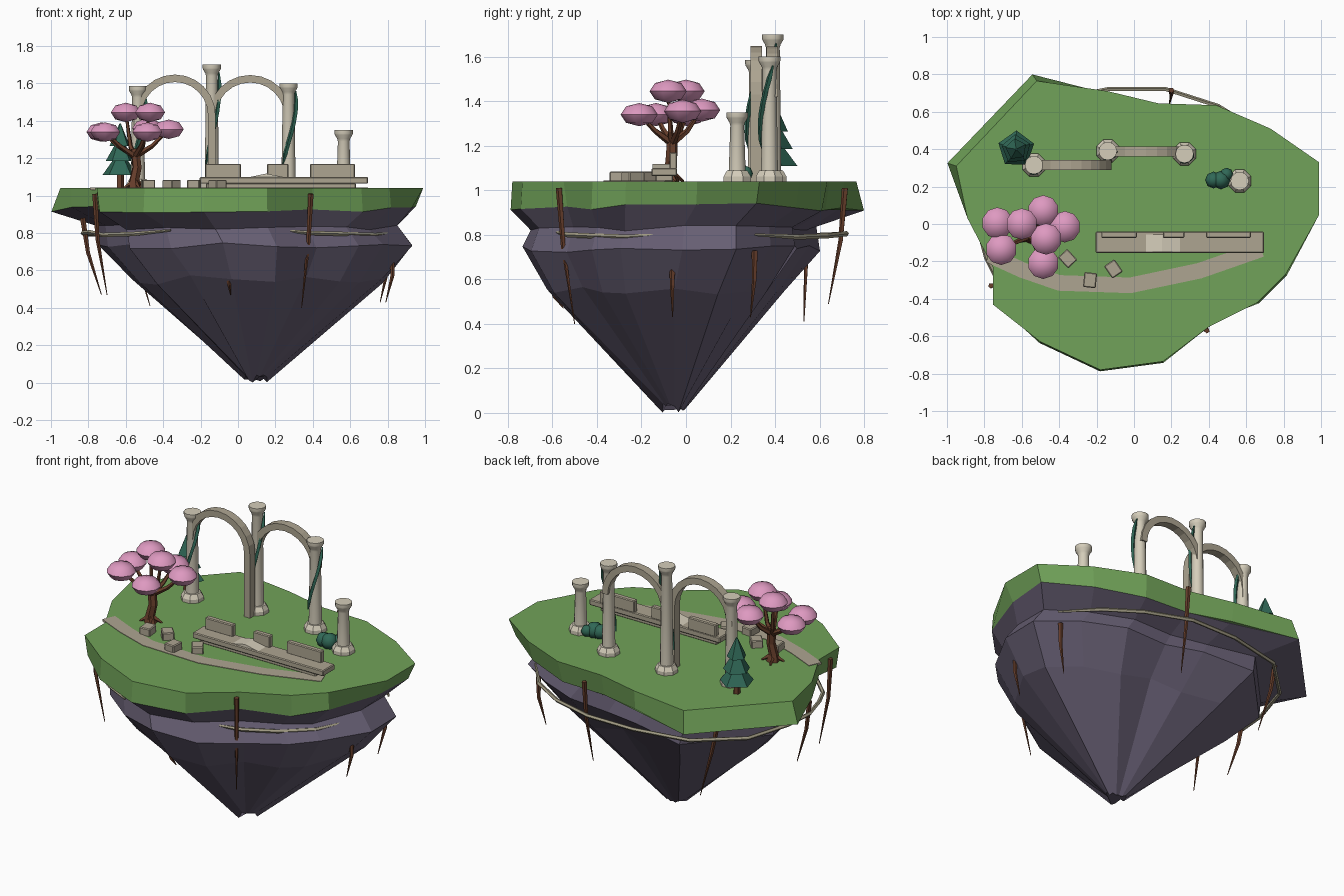
import bpy, bmesh, math, random
from mathutils import Vector, Matrix

if "Cube" in bpy.data.objects:
    bpy.data.objects.remove(bpy.data.objects["Cube"])

random.seed(4)
TOP = 1.04


def mat(name, rgb):
    m = bpy.data.materials.new(name)
    m.diffuse_color = (*rgb, 1)
    m.use_nodes = True
    m.node_tree.nodes["Principled BSDF"].inputs["Base Color"].default_value = m.diffuse_color
    return m


GRASS = mat("grass green", (0.165, 0.365, 0.10))
ROCK = mat("purple rock", (0.137, 0.115, 0.175))
LIGHT = mat("light stone", (0.66, 0.61, 0.49))
STONE = mat("worn stone", (0.42, 0.375, 0.285))
PINK = mat("blossom pink", (0.73, 0.32, 0.53))
PINE = mat("dark green", (0.03, 0.14, 0.095))
BARK = mat("bark brown", (0.14, 0.05, 0.025))
ROPE = mat("dry root tan", (0.36, 0.33, 0.23))


def finish(bm, name, m, smooth=None):
    bmesh.ops.recalc_face_normals(bm, faces=bm.faces)
    me = bpy.data.meshes.new(name)
    bm.to_mesh(me)
    bm.free()
    me.materials.append(m)
    ob = bpy.data.objects.new(name, me)
    bpy.context.collection.objects.link(ob)
    if smooth:
        bpy.ops.object.select_all(action='DESELECT')
        ob.select_set(True)
        bpy.context.view_layer.objects.active = ob
        bpy.ops.object.shade_smooth_by_angle(angle=math.radians(smooth))
    return ob


def loft(name, rings, m, smooth=None):
    """Skin a list of equal-length point rings and cap both ends."""
    bm = bmesh.new()
    vs = [[bm.verts.new(p) for p in r] for r in rings]
    n = len(vs[0])
    for a, b in zip(vs, vs[1:]):
        for i in range(n):
            j = (i + 1) % n
            bm.faces.new((a[i], a[j], b[j], b[i]))
    bm.faces.new(vs[0])
    bm.faces.new(vs[-1])
    return finish(bm, name, m, smooth)


def lathe(name, x, y, profile, n, m, turn=0.0, smooth=None):
    ang = [2 * math.pi * i / n + turn for i in range(n)]
    return loft(name, [[(x + r * math.cos(a), y + r * math.sin(a), z) for a in ang]
                       for r, z in profile], m, smooth)


def tube(name, pts, radii, m, n=5):
    pts = [Vector(p) for p in pts]
    rings = []
    for i, p in enumerate(pts):
        d = (pts[min(i + 1, len(pts) - 1)] - pts[max(i - 1, 0)]).normalized()
        u = d.cross(Vector((0.31, 0.87, 0.2)) if abs(d.z) > 0.8 else Vector((0, 0, 1))).normalized()
        v = d.cross(u)
        rings.append([p + radii[i] * (u * math.cos(t) + v * math.sin(t))
                      for t in (2 * math.pi * k / n for k in range(n))])
    return loft(name, rings, m)


def box(name, c, s, m, rot=0.0):
    bm = bmesh.new()
    bmesh.ops.create_cube(bm, size=1, matrix=Matrix.Translation(c) @ Matrix.Rotation(rot, 4, 'Z')
                          @ Matrix.Diagonal((*s, 1)))
    bmesh.ops.bevel(bm, geom=bm.edges[:], offset=0.005, segments=1, affect='EDGES')
    return finish(bm, name, m)


def blob(name, c, s, m, n=10):
    bm = bmesh.new()
    bmesh.ops.create_uvsphere(bm, u_segments=n, v_segments=4, radius=1,
                              matrix=Matrix.Translation(c) @ Matrix.Diagonal((*s, 1)))
    return finish(bm, name, m, 50)


# Island: one outline drives grass cap and rock rings (x, y, lower grass scale)
outline = [(-.95, .31, 1.05), (-.52, .765, 1.045), (-.14, .71, .98), (.13, .645, .97), (.44, .635, .96),
           (.73, .51, .97), (.99, .33, .96), (.99, .05, .94), (.81, -.27, 1.01), (.66, -.42, 1.01),
           (.40, -.55, .97), (.155, -.735, 1.01), (-.18, -.78, 1.01), (-.50, -.63, 1.01),
           (-.755, -.43, .98), (-.755, -.23, 1.0), (-.89, .03, 1.0)]
top = [(x, y, TOP) for x, y, s in outline]
lip = [(x * s, y * s, .925 + random.uniform(-.02, .02)) for x, y, s in outline]
loft("grass_cap", [top, lip], GRASS)


def rock_ring(s, cx, cy, z, jit):
    return [(x * s + cx, y * s + cy, z + random.uniform(-jit, jit)) for x, y, _ in outline]


loft("island_rock", [lip, rock_ring(.83, .03, -.05, .83, .015), rock_ring(.865, .075, -.06, .735, .02),
                     rock_ring(.69, .09, -.085, .55, .03), rock_ring(.065, .09, -.055, .022, .021)], ROCK)

# Curved path laid on the grass
path = [(-.775, -.165), (-.60, -.245), (-.40, -.315), (-.02, -.328), (.35, -.25), (.68, -.135)]
rings = []
for i, (x, y) in enumerate(path):
    a, b = path[max(i - 1, 0)], path[min(i + 1, len(path) - 1)]
    nx, ny = Vector((a[1] - b[1], b[0] - a[0])).normalized() * .042
    rings.append([(x + k * nx, y + k * ny, z) for k, z in
                  ((1, TOP - .01), (1, TOP + .003), (-1, TOP + .003), (-1, TOP - .01))])
loft("stone_path", rings, STONE)

# Columns: octagonal base, round shaft with capital, climbing vine
columns = [(-.535, .315, 1.585), (-.14, .39, 1.70), (.27, .375, 1.60), (.565, .23, 1.35)]
for k, (x, y, h) in enumerate(columns):
    lathe(f"column_base_{k + 1}", x, y, [(.066, TOP), (.066, 1.062), (.05, 1.088)], 8, LIGHT, math.pi / 8)
    lathe(f"column_shaft_{k + 1}", x, y, [(.038, 1.08), (.031, h - .06), (.035, h - .045), (.047, h - .025),
                                          (.049, h - .018), (.049, h)], 12, LIGHT, 0, 40)
    if k < 3:
        pts = []
        for i in range(8):
            t = i / 7
            a = -2.4 + 2.8 * t
            pts.append((x + .041 * math.cos(a), y + .041 * math.sin(a), 1.17 + t * (h - 1.21)))
        tube(f"column_vine_{k + 1}", pts, [.004] + [.012] * 6 + [.004], PINE, 4)


# Arches: rectangular section swept round a half circle
def arch(name, x0, x1, y, spring, feet):
    r, cx, hw, ht = (x1 - x0) / 2, (x0 + x1) / 2, .026, .02
    rings = [(x0, TOP, -1, 0)] if feet else []
    for i in range(13):
        a = math.pi - math.pi * i / 12
        rings.append((cx + r * math.cos(a), spring + r * math.sin(a), math.cos(a), math.sin(a)))
    if feet:
        rings.append((x1, TOP, 1, 0))
    loft(name, [[(x + s * ht * dx, y + t * hw, z + s * ht * dz) for s, t in ((-1, -1), (1, -1), (1, 1), (-1, 1))]
                for x, z, dx, dz in rings], STONE)


arch("left_arch", -.535, -.14, .315, 1.43, True)
arch("right_arch", -.14, .27, .388, 1.42, False)

# Broken bench: plinth, seat, raised cracked slab and three back pieces
box("bench_plinth", (.23, -.098, 1.053), (.80, .08, .03), STONE)
box("bench_seat", (.245, -.098, 1.082), (.90, .115, .036), STONE)
loft("cracked_slab", [[(x, -.15, 1.095), (x, -.055, 1.095), (x, -.055, z), (x, -.15, z)]
                      for x, z in ((.06, 1.099), (.15, 1.118), (.25, 1.099))], LIGHT)
for k, (a, b) in enumerate([(-.175, .015), (.155, .27), (.385, .625)]):
    box(f"bench_back_{k + 1}", ((a + b) / 2, -.057, 1.133), (b - a, .035, .075), STONE)

# Loose blocks beside the path
for k, (x, y, r) in enumerate([(-.48, -.20, .1), (-.355, -.185, .75), (-.235, -.30, -.1), (-.11, -.24, .6)]):
    box(f"loose_block_{k + 1}", (x, y, TOP + .02), (.068, .08, .05), STONE, r)

# Blossom tree
tube("tree_trunk", [(-.55, -.07, 1.03), (-.555, -.07, 1.08), (-.54, -.065, 1.15), (-.55, -.06, 1.25)],
     [.042, .028, .026, .024], BARK, 6)
for k in range(4):
    a = k * math.pi / 2 + .4
    tube(f"tree_root_{k + 1}", [(-.55, -.07, 1.08), (-.55 + .065 * math.cos(a), -.07 + .065 * math.sin(a), 1.04)],
         [.018, .005], BARK, 4)
blossoms = [(-.73, .005, 1.34), (-.71, -.135, 1.34), (-.60, 0, 1.445), (-.485, .07, 1.36),
            (-.37, -.015, 1.355), (-.47, -.08, 1.445), (-.485, -.21, 1.34)]
for k, (x, y, z) in enumerate(blossoms):
    tube(f"tree_branch_{k + 1}", [(-.55, -.062, 1.21), ((x - .55) / 2, (y - .06) / 2, 1.265), (x, y, z)],
         [.018, .013, .007], BARK, 5)
    blob(f"blossom_{k + 1}", (x, y, z), (.084, .084, .052), PINK)

# Pine with five-sided tiers
lathe("pine_trunk", -.63, .40, [(.022, 1.03), (.018, 1.15)], 5, BARK)
for k, (r, z, h) in enumerate([(.10, 1.11, .13), (.08, 1.185, .13), (.058, 1.265, .12)]):
    lathe(f"pine_tier_{k + 1}", -.63, .40, [(r, z), (.004, z + h)], 5, PINE, .3 + k * .08)

# Bush
for k, (x, y, r) in enumerate([(.425, .235, .045), (.465, .235, .05), (.495, .265, .036)]):
    blob(f"bush_{k + 1}", (x, y, TOP + .035), (r, r, r), PINE, 8)

# Roots hanging down the rock
hanging = [((.39, -.57, 1.01), (.34, -.50, .40)), ((-.765, -.33, 1.01), (-.70, -.31, .47)),
           ((.20, .715, 1.01), (.19, .64, .49)), ((.825, -.06, .69), (.79, -.06, .43)),
           ((.80, .31, .73), (.76, .29, .43)), ((-.60, .53, .93), (-.47, .53, .41)),
           ((-.83, -.03, .88), (-.73, -.05, .47)), ((-.05, -.60, .57), (-.04, -.55, .47))]
for k, (a, b) in enumerate(hanging):
    a, b = Vector(a), Vector(b)
    mid = a.lerp(b, .45) + Vector((a.x, a.y, 0)) * .02
    tube(f"hanging_root_{k + 1}", [a, mid, b], [.015, .011, .002], BARK, 5)

# Dry roots wrapped round the waist
wraps = [[(.22, -.60, .815), (.40, -.53, .80), (.58, -.42, .795), (.73, -.27, .79), (.83, -.09, .80)],
         [(.82, .31, .80), (.66, .50, .79), (.45, .63, .795), (.17, .72, .805), (-.14, .72, .805),
          (-.48, .65, .80), (-.72, .42, .79), (-.81, .15, .795), (-.83, -.03, .80), (-.79, -.18, .805),
          (-.72, -.32, .79), (-.56, -.47, .795), (-.36, -.60, .815)]]
for k, pts in enumerate(wraps):
    tube(f"wrapped_root_{k + 1}", pts, [.006] + [.012] * (len(pts) - 2) + [.006], ROPE, 5)
